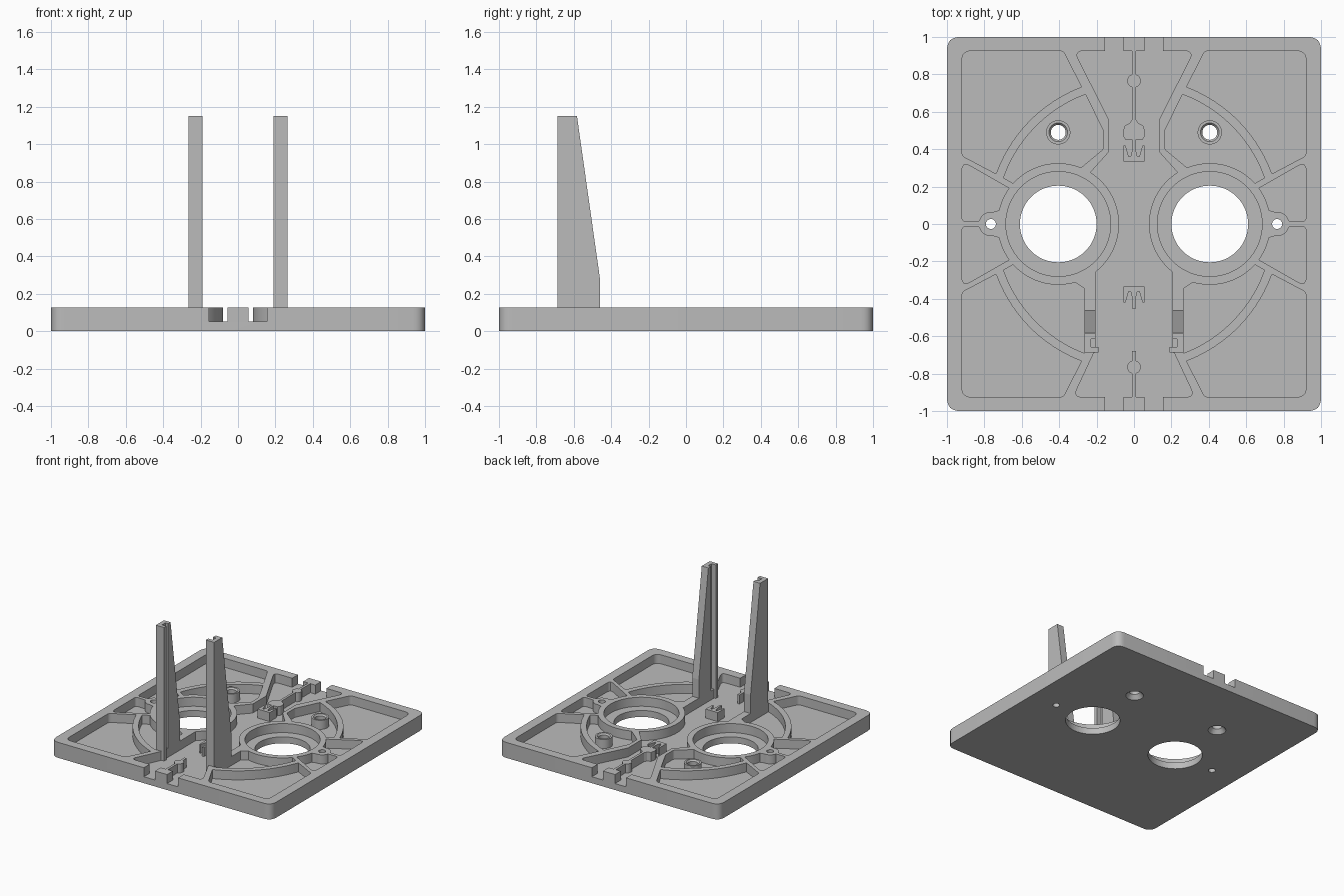
import bpy, bmesh
from math import cos, sin, radians, tan, pi
from mathutils import Vector

old = bpy.data.objects.get("Cube")
if old:
    bpy.data.objects.remove(old, do_unlink=True)

TOP, FLOOR = 0.127, 0.053
HOLE_X, RING_R = 0.405, 0.325

grey = bpy.data.materials.new("plain grey")
grey.use_nodes = True
grey.diffuse_color = (0.5, 0.5, 0.5, 1)
grey.node_tree.nodes["Principled BSDF"].inputs["Base Color"].default_value = (0.5, 0.5, 0.5, 1)


def arc(cx, cy, r, a0, a1, n=20):
    angles = [radians(a0 + (a1 - a0) * i / n) for i in range(n + 1)]
    return [(cx + r * cos(a), cy + r * sin(a)) for a in angles]


def circle(cx, cy, r, n=48):
    return arc(cx, cy, r, 0, 360 - 360 / n, n - 1)


def rounded(points, n=6):
    """Fillet every corner that carries a radius as third value."""
    out = []
    for i, p in enumerate(points):
        if len(p) == 2:
            out.append(p)
            continue
        c = Vector(p[:2])
        u = (Vector(points[i - 1][:2]) - c).normalized()
        v = (Vector(points[(i + 1) % len(points)][:2]) - c).normalized()
        t = p[2] / tan(u.angle(v) / 2)
        for k in range(n + 1):
            s = k / n
            q = c + u * t * (1 - s) ** 2 + v * t * s ** 2
            out.append((q.x, q.y))
    return out


def mirrored(points, sx, sy=1):
    return [(x * sx, y * sy) for x, y in points]


def both_halves(half):
    """Close a right-hand half outline with its mirror image."""
    return half + mirrored(half[::-1], -1)


def finish(name, bm):
    bmesh.ops.recalc_face_normals(bm, faces=bm.faces)
    mesh = bpy.data.meshes.new(name)
    bm.to_mesh(mesh)
    bm.free()
    mesh.materials.append(grey)
    obj = bpy.data.objects.new(name, mesh)
    bpy.context.collection.objects.link(obj)
    return obj


def add_prism(bm, outline, z0, z1):
    face = bm.faces.new([bm.verts.new((x, y, z0)) for x, y in outline])
    new = bmesh.ops.extrude_face_region(bm, geom=[face])["geom"]
    verts = [g for g in new if isinstance(g, bmesh.types.BMVert)]
    bmesh.ops.translate(bm, verts=verts, vec=(0, 0, z1 - z0))


def prisms(name, outlines, z0, z1):
    bm = bmesh.new()
    for outline in outlines:
        add_prism(bm, outline, z0, z1)
    return finish(name, bm)


def activate(obj):
    bpy.ops.object.select_all(action='DESELECT')
    obj.select_set(True)
    bpy.context.view_layer.objects.active = obj


def smooth(obj):
    activate(obj)
    bpy.ops.object.shade_smooth_by_angle(angle=radians(30))


def cut(obj, cutter):
    cutter.hide_render = True
    mod = obj.modifiers.new("cut", 'BOOLEAN')
    mod.operation, mod.solver, mod.object = 'DIFFERENCE', 'EXACT', cutter
    activate(obj)
    bpy.ops.object.modifier_apply(modifier=mod.name)
    bpy.data.objects.remove(cutter, do_unlink=True)


# Pocket outlines, drawn for the left half
corner = rounded([(0.92, 0.925, 0.05), (0.378, 0.925, 0.03)]
                 + arc(0, 0, 0.785, 69, 20) + [(0.92, 0.365, 0.035)])
side = rounded([(0.92, 0.335, 0.03), (0.92, 0.012, 0.025)]
               + arc(0.765, 0, 0.065, 14, 100, 8)
               + arc(HOLE_X, 0, RING_R, 13, 36, 6))
inner_back = rounded(arc(0, 0, 0.74, 69.5, 19.5) + arc(HOLE_X, 0, RING_R, 42, 112)
                     + [(0.165, 0.40, 0.02), (0.165, 0.50, 0.03)])
inner_front = (arc(0, 0, 0.74, -69, -19.5) + arc(HOLE_X, 0, RING_R, -42, -106)
               + [(0.265, -0.345)])
channel = both_halves(rounded(
    [(0.055, 0.925), (0.055, 1.05), (0.155, 1.05), (0.155, 0.925),
     (0.32, 0.925, 0.03), (0.135, 0.56), (0.135, 0.385)]
    + arc(HOLE_X, 0, RING_R, 122, 232, 28)
    + [(0.205, -0.685), (0.215, -0.69), (0.325, -0.925, 0.03),
       (0.155, -0.925), (0.155, -1.05), (0.055, -1.05), (0.055, -0.925)]))

pockets, holes = [channel], []
for sx in (1, -1):
    for sy in (1, -1):
        pockets += [mirrored(corner, sx, sy), mirrored(side, sx, sy)]
    pockets += [mirrored(inner_back, sx), mirrored(inner_front, sx),
                circle(sx * HOLE_X, 0, 0.28, 64)]
    holes += [circle(sx * HOLE_X, 0, 0.205, 64), circle(sx * 0.765, 0, 0.027, 16),
              circle(sx * HOLE_X, 0.49, 0.04, 32)]

# Base plate with pockets, through holes and countersinks underneath
base_plate = prisms("base_plate", [rounded(
    [(1, 1, 0.07), (-1, 1, 0.07), (-1, -1, 0.07), (1, -1, 0.07)])], 0, TOP)
cut(base_plate, prisms("pocket_cutter", pockets, FLOOR, 0.3))
cut(base_plate, prisms("hole_cutter", holes, -0.2, 0.3))
for sx in (1, -1):
    bm = bmesh.new()
    bmesh.ops.create_cone(bm, cap_ends=True, segments=32, radius1=0.075, radius2=0.035, depth=0.05)
    bmesh.ops.translate(bm, verts=bm.verts, vec=(sx * HOLE_X, 0.49, 0.015))
    cut(base_plate, finish("countersink_cutter", bm))
smooth(base_plate)

# Screw posts around the back holes
for sx, label in ((1, "left"), (-1, "right")):
    bm = bmesh.new()
    profile = [(0.04, 0.05), (0.065, 0.05), (0.065, TOP), (0.05, TOP), (0.04, 0.115)]
    ring = [bm.verts.new((r, 0, z)) for r, z in profile]
    edges = [bm.edges.new((ring[i - 1], ring[i])) for i in range(len(ring))]
    bmesh.ops.spin(bm, geom=ring + edges, cent=(0, 0, 0), axis=(0, 0, 1),
                   angle=2 * pi, steps=32, use_duplicate=False)
    bmesh.ops.remove_doubles(bm, verts=bm.verts, dist=0.0005)
    bmesh.ops.translate(bm, verts=bm.verts, vec=(sx * HOLE_X, 0.49, 0))
    smooth(finish(label + "_screw_post", bm))

# Tall grooved guide posts with a sloping back
section = [(0.265, -0.46), (0.265, -0.688), (0.19, -0.688), (0.19, -0.658), (0.23, -0.658),
           (0.23, -0.615), (0.205, -0.615), (0.205, -0.46)]
for sx, label in ((1, "left"), (-1, "right")):
    bm = bmesh.new()
    add_prism(bm, mirrored(section, sx), 0.05, 1.15)
    bmesh.ops.bisect_plane(bm, geom=bm.verts[:] + bm.edges[:] + bm.faces[:],
                           plane_co=(0, -0.46, 0.28), plane_no=(0, 0.87, 0.123),
                           clear_outer=True)
    bmesh.ops.holes_fill(bm, edges=[e for e in bm.edges if e.is_boundary], sides=0)
    finish(label + "_guide_post", bm)

# Thin centre webs, each with a round swelling
for name, y0, y1 in (("back_web", 0.93, 0.54), ("front_web", -0.93, -0.68)):
    mid = 0.765 if y0 > 0 else -0.765
    s = 1 if y0 > 0 else -1
    half = [(0.01, y0)] + arc(0, mid, 0.036, s * 74, s * -74, 12) + [(0.01, y1)]
    smooth(prisms(name, [both_halves(half)], 0.05, TOP))

# Forked cable clips in the centre channel
fork = [(0.055, 0.333), (0.055, 0.42), (0.045, 0.42), (0.028, 0.36), (0.018, 0.36), (0.008, 0.40),
        (0.008, 0.455)]
prisms("front_clip", [mirrored(both_halves(fork), 1, -1)], 0.05, TOP)
prisms("back_clip", [both_halves(fork)], 0.05, TOP)
flare = [(0.01, 0.56), (0.022, 0.54), (0.05, 0.525), (0.057, 0.50), (0.057, 0.47),
         (0.045, 0.45), (0.01, 0.45)]
prisms("back_clip_collar", [both_halves(flare)], 0.05, TOP)
